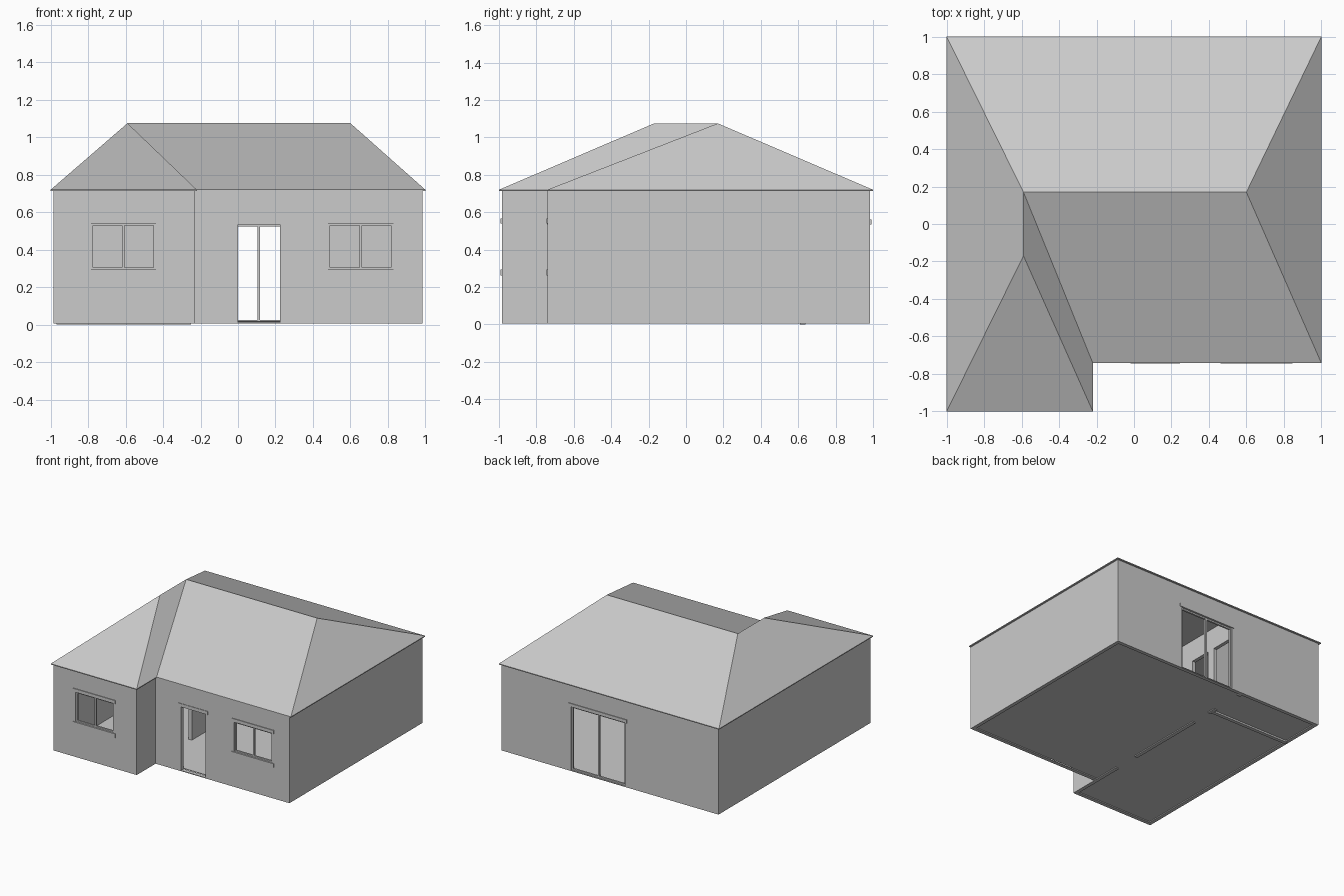
import bpy
import bmesh

cube = bpy.data.objects.get("Cube")
if cube:
    bpy.data.objects.remove(cube, do_unlink=True)

# One plain grey for the whole building
grey = bpy.data.materials.new("plain grey")
grey.use_nodes = True
colour = (0.6, 0.6, 0.6, 1)
grey.diffuse_color = colour
grey.node_tree.nodes["Principled BSDF"].inputs["Base Color"].default_value = colour

BASE, EAVE, T = 0.006, 0.715, 0.03
DOOR_TOP = 0.535


def add_object(name, bm):
    bmesh.ops.recalc_face_normals(bm, faces=bm.faces)
    mesh = bpy.data.meshes.new(name)
    bm.to_mesh(mesh)
    bm.free()
    mesh.materials.append(grey)
    obj = bpy.data.objects.new(name, mesh)
    bpy.context.collection.objects.link(obj)
    return obj


def prism(name, outline, z0, z1):
    bm = bmesh.new()
    face = bm.faces.new([bm.verts.new((x, y, z0)) for x, y in outline])
    new = bmesh.ops.extrude_face_region(bm, geom=[face])["geom"]
    verts = [v for v in new if isinstance(v, bmesh.types.BMVert)]
    bmesh.ops.translate(bm, verts=verts, vec=(0, 0, z1 - z0))
    if not any(len(f.verts) == len(outline) and f.calc_center_median().z < z0 + 1e-5
               for f in bm.faces):
        bm.faces.new([v for v in bm.verts if v not in verts])
    return add_object(name, bm)


def box(name, x0, x1, y0, y1, z0, z1):
    return prism(name, [(x0, y0), (x1, y0), (x1, y1), (x0, y1)], z0, z1)


def cut(obj, cutters):
    for cutter in cutters:
        cutter.hide_render = True
        mod = obj.modifiers.new("opening", "BOOLEAN")
        mod.operation, mod.solver, mod.object = "DIFFERENCE", "EXACT", cutter
    bpy.context.view_layer.update()
    graph = bpy.context.evaluated_depsgraph_get()
    mesh = bpy.data.meshes.new_from_object(obj.evaluated_get(graph))
    obj.modifiers.clear()
    obj.data = mesh
    for cutter in cutters:
        bpy.data.objects.remove(cutter, do_unlink=True)


def plan(inset):
    """Stepped floor plan, moved inwards by inset."""
    l, r, b = -0.985 + inset, 0.985 - inset, 0.985 - inset
    wing_x, wing_y, main_y = -0.23 - inset, -0.985 + inset, -0.74 + inset
    return [(l, wing_y), (wing_x, wing_y), (wing_x, main_y), (r, main_y), (r, b), (l, b)]


# Outer walls with their openings
windows = [("right", -0.786, -0.439, -0.985), ("left", 0.481, 0.829, -0.74)]
W0, W1 = 0.294, 0.54
walls = prism("outer_walls", plan(0), BASE, EAVE)
holes = [prism("room_cutter", plan(T), -0.1, 1)]
for side, x0, x1, y in windows:
    holes.append(box("window_cutter", x0, x1, y - 0.1, y + 0.1, W0, W1))
holes.append(box("front_door_cutter", 0, 0.225, -0.85, -0.6, 0.012, DOOR_TOP))
holes.append(box("back_door_cutter", -0.135, 0.355, 0.9, 1.1, 0.012, DOOR_TOP))
cut(walls, holes)

# Floor and inner partitions
prism("floor", plan(T), 0.014, 0.019)
long_wall = box("long_partition", -0.26, -0.23, -0.72, 0.96, BASE, EAVE)
cut(long_wall, [box("doorway_cutter", -0.4, -0.1, y0, y1, 0, DOOR_TOP)
                for y0, y1 in [(-0.49, -0.27), (0.41, 0.59), (0.66, 0.93)]])
box("cross_partition", -0.97, -0.25, 0.61, 0.64, 0, EAVE)


def frame(name, x0, x1, y, z0, z1, bar, depth):
    """Rectangular frame with a central upright."""
    mid = (x0 + x1) / 2
    for part, a, b in [("right_stile", x0, x0 + bar), ("left_stile", x1 - bar, x1),
                       ("mullion", mid - bar * 0.6, mid + bar * 0.6)]:
        box(f"{name}_{part}", a, b, y, y + depth, z0, z1)
    for part, a, b in [("bottom_rail", z0, z0 + bar), ("top_rail", z1 - bar, z1)]:
        box(f"{name}_{part}", x0 + bar, x1 - bar, y, y + depth, a, b)


# Windows with lintels and sills
for side, x0, x1, y in windows:
    frame(f"{side}_window", x0, x1, y + 0.008, W0, W1, 0.011, 0.014)
    for part, z0, z1 in [("sill", 0.262, W0), ("lintel", W1, 0.567)]:
        box(f"{side}_window_{part}", x0 - 0.02, x1 + 0.017, y - 0.006, y + 0.01, z0, z1)

# Back patio door and door lintels
frame("patio_door", -0.135, 0.355, 0.96, 0.012, DOOR_TOP, 0.012, 0.015)
box("patio_door_lintel", -0.155, 0.375, 0.975, 0.991, DOOR_TOP, 0.562)
box("front_door_lintel", -0.02, 0.245, -0.744, -0.73, DOOR_TOP, 0.562)

# Hipped roof with a front wing
bm = bmesh.new()
outline = [(-1, -1), (-0.22, -1), (-0.22, -0.742), (1, -0.742), (1, 1), (-1, 1)]
low = [bm.verts.new((x, y, EAVE - 0.002)) for x, y in outline]
eave = [bm.verts.new((x, y, EAVE + 0.005)) for x, y in outline]
wing_top, corner, end = [bm.verts.new((x, y, 1.075)) for x, y in
                         [(-0.59, -0.17), (-0.59, 0.17), (0.6, 0.17)]]
wing_r, wing_l, valley, main_l, back_l, back_r = eave
for verts in [(wing_r, wing_l, wing_top), (wing_l, valley, corner, wing_top),
              (valley, main_l, end, corner), (main_l, back_l, end),
              (back_l, back_r, corner, end), (back_r, wing_r, wing_top, corner), low]:
    bm.faces.new(verts)
for i in range(6):
    j = (i + 1) % 6
    bm.faces.new((low[i], low[j], eave[j], eave[i]))
add_object("roof", bm)
